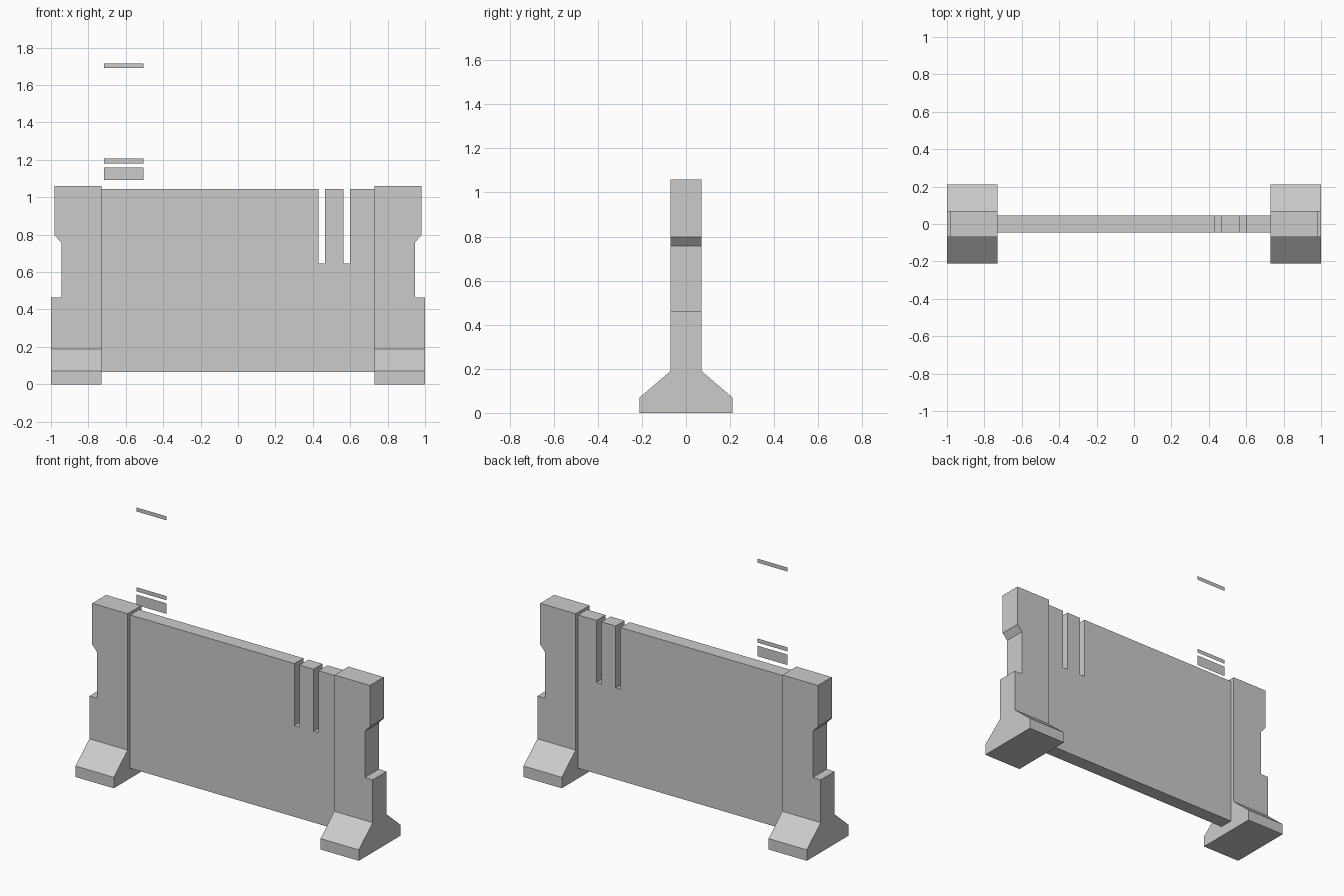
import bpy, bmesh
from mathutils import Vector

if "Cube" in bpy.data.objects:
    bpy.data.objects.remove(bpy.data.objects["Cube"])


def prism(name, profile, axis, lo, hi):
    """Extrude a (horizontal, z) profile along 'x' or 'y' from lo to hi."""
    def place(h, z, d):
        return (d, h, z) if axis == 'x' else (h, d, z)
    bm = bmesh.new()
    face = bm.faces.new([bm.verts.new(place(h, z, lo)) for h, z in profile])
    if hi != lo:
        step = Vector(place(0, 0, hi - lo))
        ext = bmesh.ops.extrude_face_region(bm, geom=[face], use_keep_orig=True)
        verts = [g for g in ext['geom'] if isinstance(g, bmesh.types.BMVert)]
        bmesh.ops.translate(bm, vec=step, verts=verts)
        bmesh.ops.recalc_face_normals(bm, faces=bm.faces[:])
    mesh = bpy.data.meshes.new(name)
    bm.to_mesh(mesh)
    bm.free()
    obj = bpy.data.objects.new(name, mesh)
    bpy.context.collection.objects.link(obj)
    return obj


# End posts: flared-foot side profile, trimmed by the notched front outline
half = [(0.21, 0), (0.21, 0.07), (0.07, 0.19), (0.07, 1.06)]
side = half + [(-y, z) for y, z in reversed(half)]
posts = prism("end_posts", side, 'x', 0.6, 1.1)

outline = [(0.73, -0.1), (1, -0.1), (1, 0.463), (0.945, 0.463),
           (0.945, 0.757), (0.98, 0.797), (0.98, 1.2), (0.73, 1.2)]
cutter = prism("post_outline_cutter", outline, 'y', -0.3, 0.3)
cutter.hide_render = True
cutter.hide_viewport = True

trim = posts.modifiers.new("trim", 'BOOLEAN')
trim.operation = 'INTERSECT'
trim.solver = 'EXACT'
trim.object = cutter
posts.modifiers.new("mirror", 'MIRROR').use_mirror_merge = False

# Wall panel with two slots open at the top
top, slot_z = 1.043, 0.647
panel = [(-0.73, 0.065), (0.73, 0.065), (0.73, top)]
for x0, x1 in ((0.565, 0.6), (0.43, 0.465)):
    panel += [(x1, top), (x1, slot_z), (x0, slot_z), (x0, top)]
panel.append((-0.73, top))
prism("wall_panel", panel, 'y', -0.045, 0.045)

# Thin floating strips above the panel
for i, (z0, z1) in enumerate(((1.093, 1.16), (1.18, 1.206), (1.69, 1.715))):
    rect = [(-0.717, z0), (-0.504, z0), (-0.504, z1), (-0.717, z1)]
    prism(f"floating_strip_{i + 1}", rect, 'y', 0, 0)
